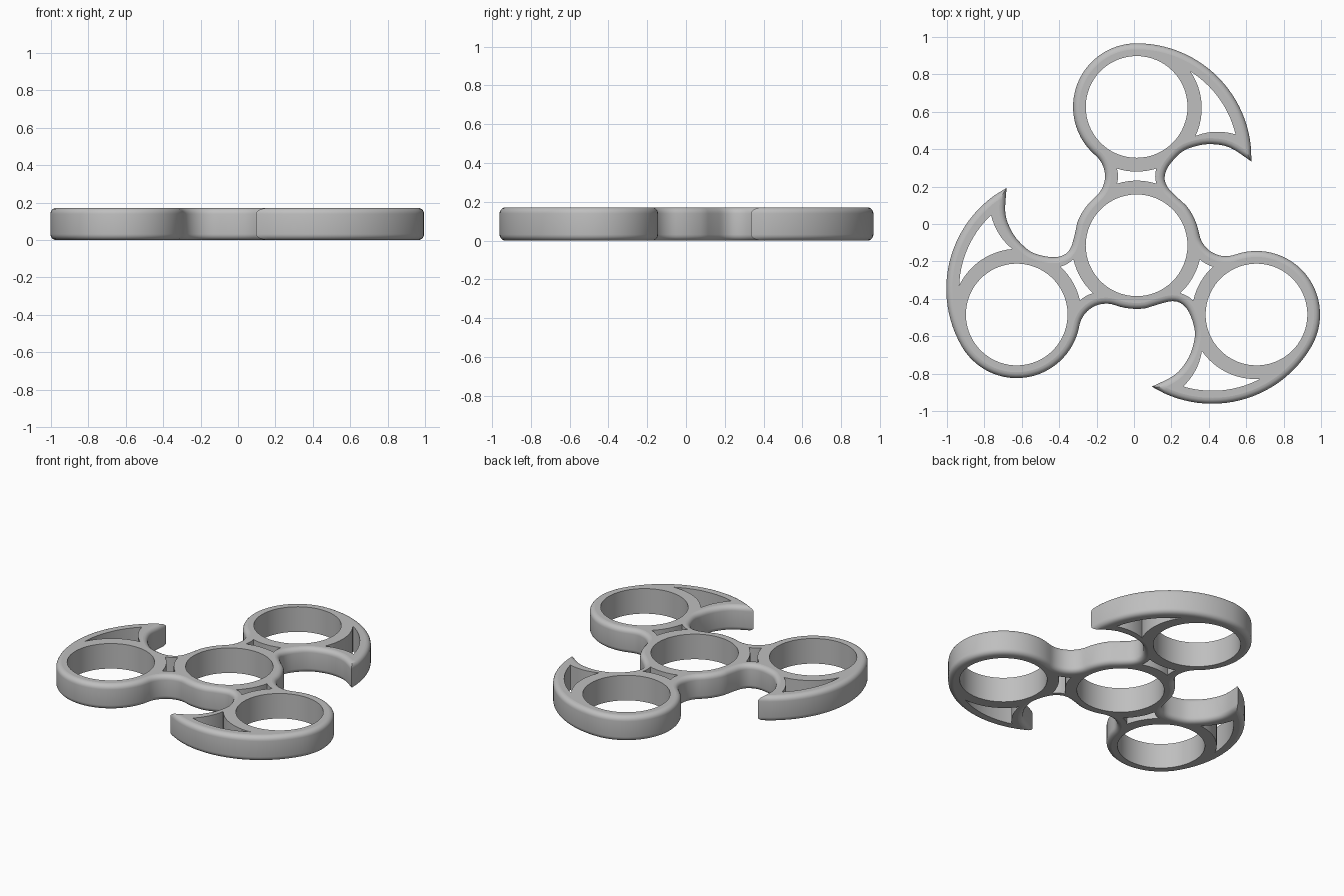
import bpy, bmesh, math
from mathutils import Vector, Matrix

if "Cube" in bpy.data.objects:
    bpy.data.objects.remove(bpy.data.objects["Cube"], do_unlink=True)

HEIGHT, EDGE = 0.172, 0.032          # thickness and rounded edge radius
HUB = Vector((0.014, -0.114))        # middle of the hub
ARM = Vector((0, 0.74))              # arm ring centre, relative to the hub
HOLE, RING, INNER = 0.272, 0.34, 0.346
SWEEP, SWEEP_R = Vector((0, 0.466)), 0.614   # big arc of the claw's back
HOOK = Vector((0.4, 0.279))                  # arc of the claw's inside


def arc(c, r, a0, a1, n):
    """Points on an arc, angles in degrees."""
    angles = [math.radians(a0 + (a1 - a0) * i / n) for i in range(n + 1)]
    return [Vector((c[0] + r * math.cos(a), c[1] + r * math.sin(a))) for a in angles]


def arc_between(c, p, q, n):
    """Short arc about c from p to q, blending the two radii."""
    c, p, q = Vector(c), Vector(p), Vector(q)
    a, b = p - c, q - c
    a0 = math.atan2(a.y, a.x)
    turn = (math.atan2(b.y, b.x) - a0 + math.pi) % math.tau - math.pi
    out = []
    for i in range(n):
        t = i / n
        r = a.length * (1 - t) + b.length * t
        out.append(c + r * Vector((math.cos(a0 + turn * t), math.sin(a0 + turn * t))))
    return out


def spline(points, n):
    """Smooth curve through the points."""
    p = [Vector(q) for q in points]
    p = [2 * p[0] - p[1]] + p + [2 * p[-1] - p[-2]]
    out = []
    for a, b, c, d in zip(p, p[1:], p[2:], p[3:]):
        for i in range(n):
            t = i / n
            out.append(0.5 * (2 * b + (c - a) * t + (2 * a - 5 * b + 4 * c - d) * t**2
                              + (3 * b - a - 3 * c + d) * t**3))
    return out + [p[-2]]


def inset(loop, d):
    """Mitred inward offset of a clockwise loop."""
    out = []
    for i, p in enumerate(loop):
        e1 = (p - loop[i - 1]).normalized()
        e2 = (loop[(i + 1) % len(loop)] - p).normalized()
        n1, n2 = Vector((e1.y, -e1.x)), Vector((e2.y, -e2.x))
        out.append(p + (n1 + n2) * d / (1 + n1.dot(n2)))
    return out


def place(points, k):
    """Turn arm points to arm k and move them to the hub."""
    rot = Matrix.Rotation(-math.tau * k / 3, 2)
    return [rot @ p + HUB for p in points]


# Outline of one arm, clockwise from the left neck to the hub
neck = Vector((-0.315, 0.37))
lean = math.degrees(math.atan2(neck.y, -neck.x))
hook = spline([(0.614, 0.448), (0.5, 0.522), (0.4, 0.541), (0.315, 0.53), (0.24, 0.498),
               (0.172, 0.425), (0.15, 0.365), (0.163, 0.315), (0.205, 0.268),
               (0.265, 0.213)], 4)
del hook[1]                          # room for the mitre at the claw tip
back = arc(SWEEP, SWEEP_R, 90, -1.7, 26)[1:-2]
arm = (arc(neck, 0.146, -lean, lean, 14)
       + arc(ARM, RING, 180 + lean, 90, 26)[1:]
       + back + hook
       + arc((0, 0), RING, 38.8, 60 - lean, 6)[1:-1])
outline = [p for k in range(3) for p in place(arm, k)]

# Bearing holes, neck slots and claw windows
slot_y = math.sqrt(INNER**2 - 0.105**2)
nl, nr = Vector((-0.105, slot_y)), Vector((0.105, slot_y))
fl, fr = ARM - nr, ARM - nl
slot = (arc_between((0, 0), nl, nr, 8) + arc_between((0.25, 0.37), nr, fr, 4)
        + arc_between(ARM, fr, fl, 8) + arc_between((-0.25, 0.37), fl, nl, 4))
top, low, end = (0.288, 0.929), (0.315, 0.585), (0.529, 0.593)
window = (arc_between(SWEEP, top, end, 14) + arc_between(HOOK, end, low, 10)
          + arc_between(ARM, low, top, 12))
holes = [place(arc((0, 0), HOLE, 0, 360, 64)[:-1], 0)]
for k in range(3):
    holes += [place(arc(ARM, HOLE, 0, 360, 64)[:-1], k), place(slot, k), place(window, k)]

bm = bmesh.new()


def ring(points, z):
    return [bm.verts.new((p.x, p.y, z)) for p in points]


def wall(rings):
    for a, b in zip(rings, rings[1:]):
        for i in range(len(a)):
            bm.faces.new((a[i - 1], a[i], b[i], b[i - 1]))
    return rings[0], rings[-1]


# Outer wall with rounded rims, straight walls in every opening
steps = [math.radians(90 * i / 5) for i in range(6)]
rim = [(EDGE * (1 - math.sin(a)), EDGE * (1 - math.cos(a))) for a in steps]
profile = rim + [(d, HEIGHT - z) for d, z in reversed(rim)]
walls = [wall([ring(inset(outline, d), z) for d, z in profile])]
walls += [wall([ring(h, 0), ring(h, HEIGHT)]) for h in holes]

# Flat top and bottom with the openings left free
for side, up in ((0, -1), (1, 1)):
    edges = [bm.edges.get((w[side][i - 1], w[side][i])) for w in walls for i in range(len(w[side]))]
    bmesh.ops.triangle_fill(bm, edges=edges, use_dissolve=False, use_beauty=True, normal=(0, 0, up))
bmesh.ops.recalc_face_normals(bm, faces=bm.faces)

mesh = bpy.data.meshes.new("spinner_body")
bm.to_mesh(mesh)
bm.free()
body = bpy.data.objects.new("spinner_body", mesh)
bpy.context.collection.objects.link(body)

grey = bpy.data.materials.new("plain_grey")
grey.use_nodes = True
colour = (0.52, 0.52, 0.52, 1)
grey.diffuse_color = colour
grey.node_tree.nodes["Principled BSDF"].inputs["Base Color"].default_value = colour
mesh.materials.append(grey)

# Smooth walls, flat faces on top and bottom
bpy.ops.object.select_all(action="DESELECT")
body.select_set(True)
bpy.context.view_layer.objects.active = body
bpy.ops.object.shade_smooth_by_angle(angle=math.radians(32))
for f in mesh.polygons:
    if abs(f.normal.z) > 0.999:
        f.use_smooth = False
